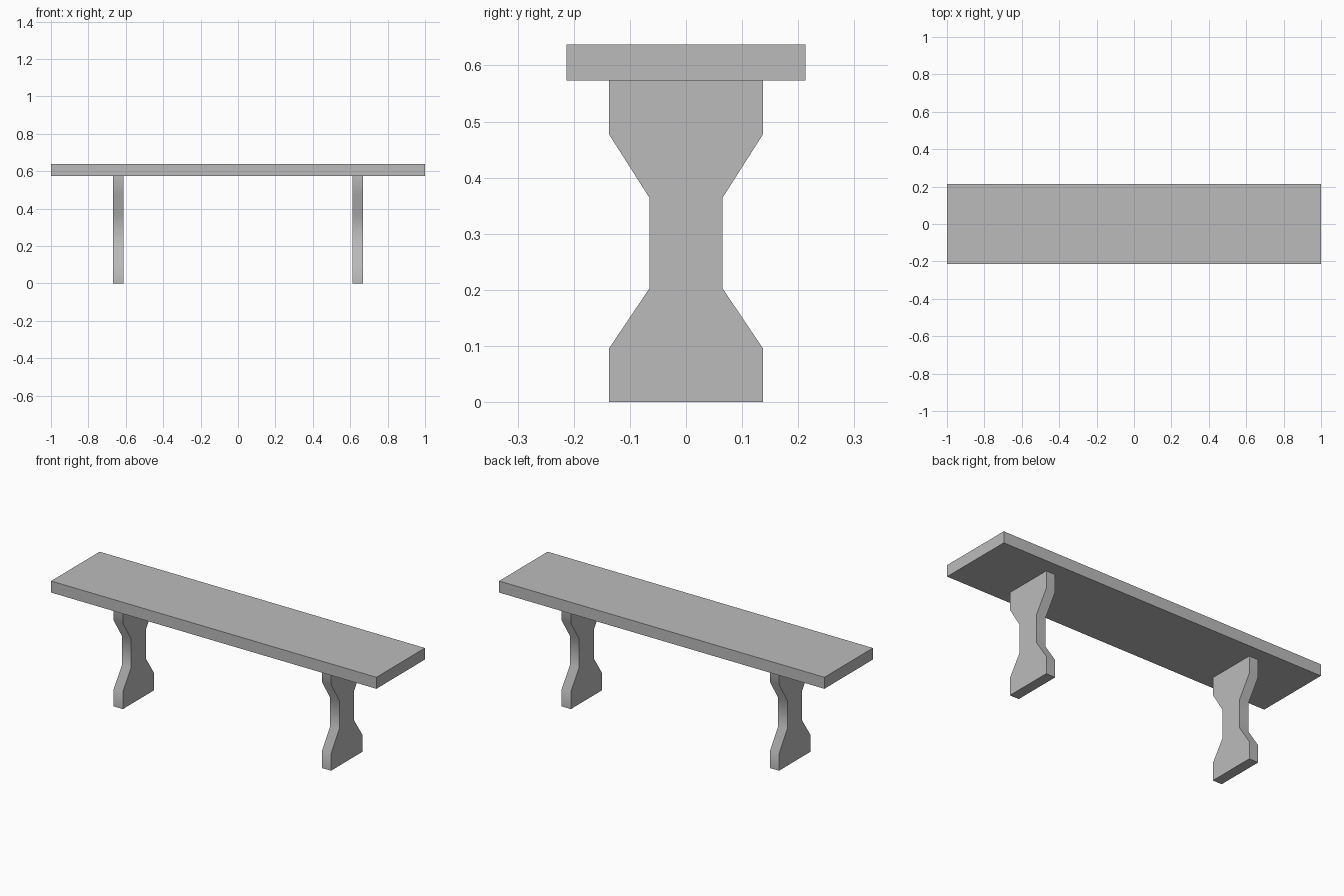
import bpy
import bmesh
import math

cube = bpy.data.objects.get("Cube")
if cube:
    bpy.data.objects.remove(cube, do_unlink=True)

# Single stone grey for the whole bench
stone = bpy.data.materials.new("stone_grey")
stone.use_nodes = True
GREY = (0.5, 0.5, 0.5, 1)
stone.diffuse_color = GREY
stone.node_tree.nodes["Principled BSDF"].inputs["Base Color"].default_value = GREY


def extrude_profile(name, profile, x_min, x_max):
    """Solid made by sweeping a (y, z) outline along x."""
    bm = bmesh.new()
    face = bm.faces.new([bm.verts.new((x_min, y, z)) for y, z in profile])
    swept = bmesh.ops.extrude_face_region(bm, geom=[face])["geom"]
    moved = [v for v in swept if isinstance(v, bmesh.types.BMVert)]
    bmesh.ops.translate(bm, verts=moved, vec=(x_max - x_min, 0, 0))
    bmesh.ops.recalc_face_normals(bm, faces=bm.faces)
    mesh = bpy.data.meshes.new(name)
    bm.to_mesh(mesh)
    bm.free()
    mesh.materials.append(stone)
    obj = bpy.data.objects.new(name, mesh)
    bpy.context.collection.objects.link(obj)
    return obj


# Seat slab
SEAT_BOTTOM, SEAT_TOP, SEAT_HALF = 0.573, 0.637, 0.213
extrude_profile("seat", [(-SEAT_HALF, SEAT_BOTTOM), (SEAT_HALF, SEAT_BOTTOM),
                         (SEAT_HALF, SEAT_TOP), (-SEAT_HALF, SEAT_TOP)], -1, 1)

# Waisted legs, outline mirrored front to back
half = [(0.137, 0), (0.137, 0.096), (0.065, 0.203),
        (0.065, 0.364), (0.137, 0.477), (0.137, SEAT_BOTTOM)]
outline = half + [(-y, z) for y, z in reversed(half)]
for name, centre in (("right_leg", -0.64), ("left_leg", 0.64)):
    leg = extrude_profile(name, outline, centre - 0.028, centre + 0.028)
    bpy.ops.object.select_all(action="DESELECT")
    leg.select_set(True)
    bpy.context.view_layer.objects.active = leg
    bpy.ops.object.shade_smooth_by_angle(angle=math.radians(40))
